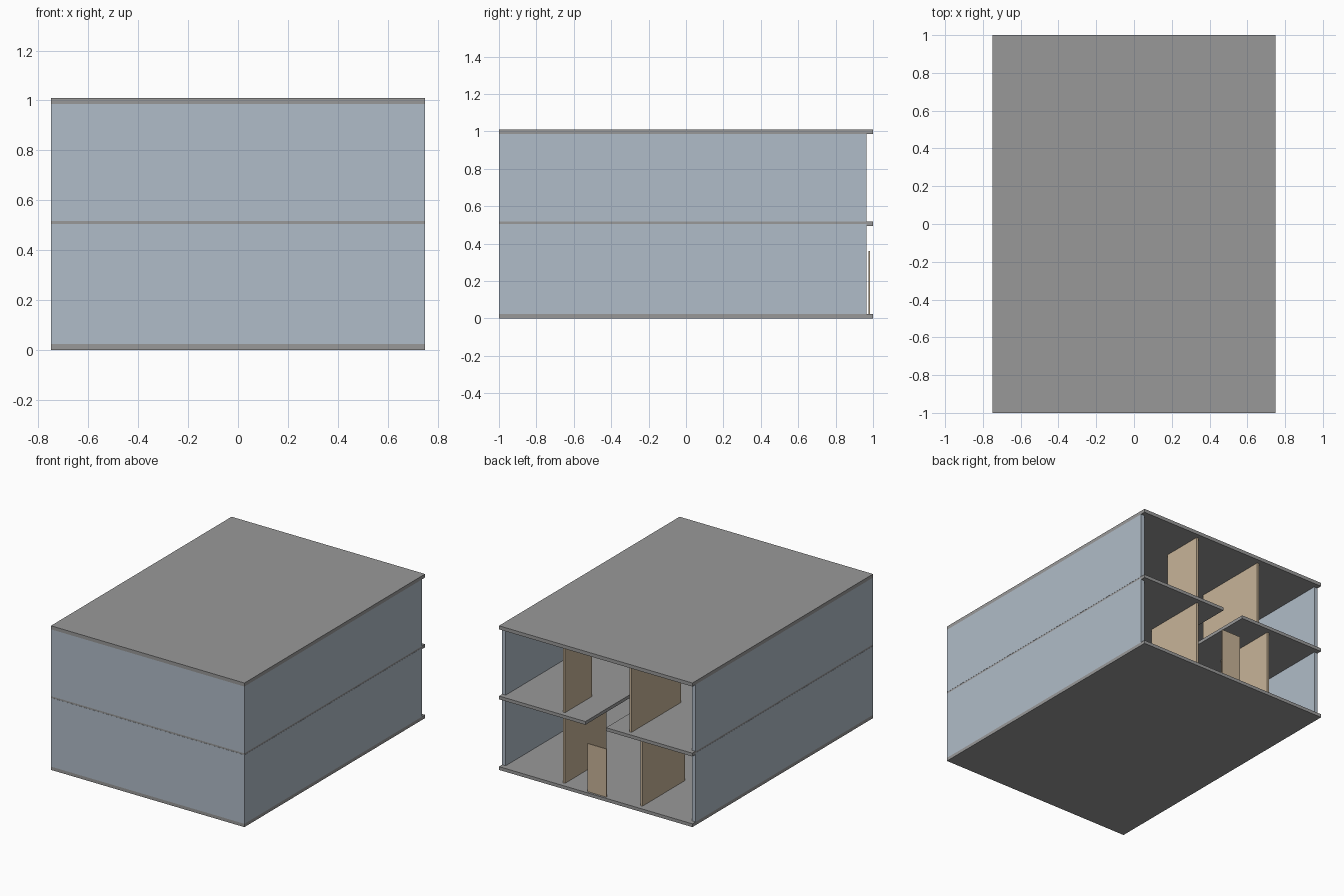
import bpy
import bmesh

if "Cube" in bpy.data.objects:
    bpy.data.objects.remove(bpy.data.objects["Cube"])


def lin(c):
    c /= 255
    return c / 12.92 if c <= 0.04045 else ((c + 0.055) / 1.055) ** 2.4


def material(name, r, g, b):
    m = bpy.data.materials.new(name)
    m.diffuse_color = (lin(r), lin(g), lin(b), 1)
    m.use_nodes = True
    m.node_tree.nodes["Principled BSDF"].inputs["Base Color"].default_value = m.diffuse_color
    return m


CONCRETE = material("concrete_grey", 153, 153, 153)
WALL = material("wall_blue_grey", 176, 188, 200)
TAN = material("partition_tan", 200, 180, 152)


def finish(name, bm, mat):
    bmesh.ops.recalc_face_normals(bm, faces=bm.faces)
    mesh = bpy.data.meshes.new(name)
    bm.to_mesh(mesh)
    bm.free()
    mesh.materials.append(mat)
    bpy.context.collection.objects.link(bpy.data.objects.new(name, mesh))


def prism(name, outline, z0, z1, mat):
    """Extrude a plan outline (x, y points) from z0 to z1."""
    bm = bmesh.new()
    face = bm.faces.new([bm.verts.new((x, y, z0)) for x, y in outline])
    top = bmesh.ops.extrude_face_region(bm, geom=[face])["geom"]
    bmesh.ops.translate(bm, vec=(0, 0, z1 - z0),
                        verts=[v for v in top if isinstance(v, bmesh.types.BMVert)])
    finish(name, bm, mat)


def box(name, x0, x1, y0, y1, z0, z1, mat):
    prism(name, [(x0, y0), (x1, y0), (x1, y1), (x0, y1)], z0, z1, mat)


X, Y = 0.75, 1.0      # half width and half depth
T = 0.028             # outer wall thickness
BACK = 0.965          # open end of the walls
E = 0.001             # middle slab sits just inside the wall faces

# Ground slab and roof slab
box("ground_slab", -X, X, -Y, Y, 0, 0.023, CONCRETE)
box("roof_slab", -X, X, -Y, Y, 0.985, 1.01, CONCRETE)

# Middle slab with a stair opening cut into the back edge
V, VY = 0.08, 0.5
prism("middle_slab",
      [(-X + E, -Y + E), (X - E, -Y + E), (X - E, Y), (V, Y),
       (V, VY), (-V, VY), (-V, Y), (-X + E, Y)],
      0.495, 0.518, CONCRETE)

# Outer walls: one U-shaped shell per storey, open at the back
shell = [(-X, BACK), (-X, -Y), (X, -Y), (X, BACK),
         (X - T, BACK), (X - T, -Y + T), (-X + T, -Y + T), (-X + T, BACK)]
for storey, z0, z1 in (("lower", 0.023, 0.505), ("upper", 0.517, 0.985)):
    prism(storey + "_outer_walls", shell, z0, z1, WALL)

# Partitions: name, centre x, inner end y, bottom, top
for name, x, y0, z0, z1 in (
        ("lower_left_partition", 0.27, 0.507, 0.023, 0.495),
        ("lower_right_partition", -0.33, 0.495, 0.023, 0.495),
        ("upper_left_partition", 0.27, 0.668, 0.518, 0.985),
        ("upper_right_partition", -0.245, 0.417, 0.518, 0.985)):
    box(name, x - 0.008, x + 0.008, y0, BACK, z0, z1, TAN)

# Entrance door panel
box("entrance_door", -0.072, 0.075, 0.977, 0.985, 0.023, 0.36, TAN)
